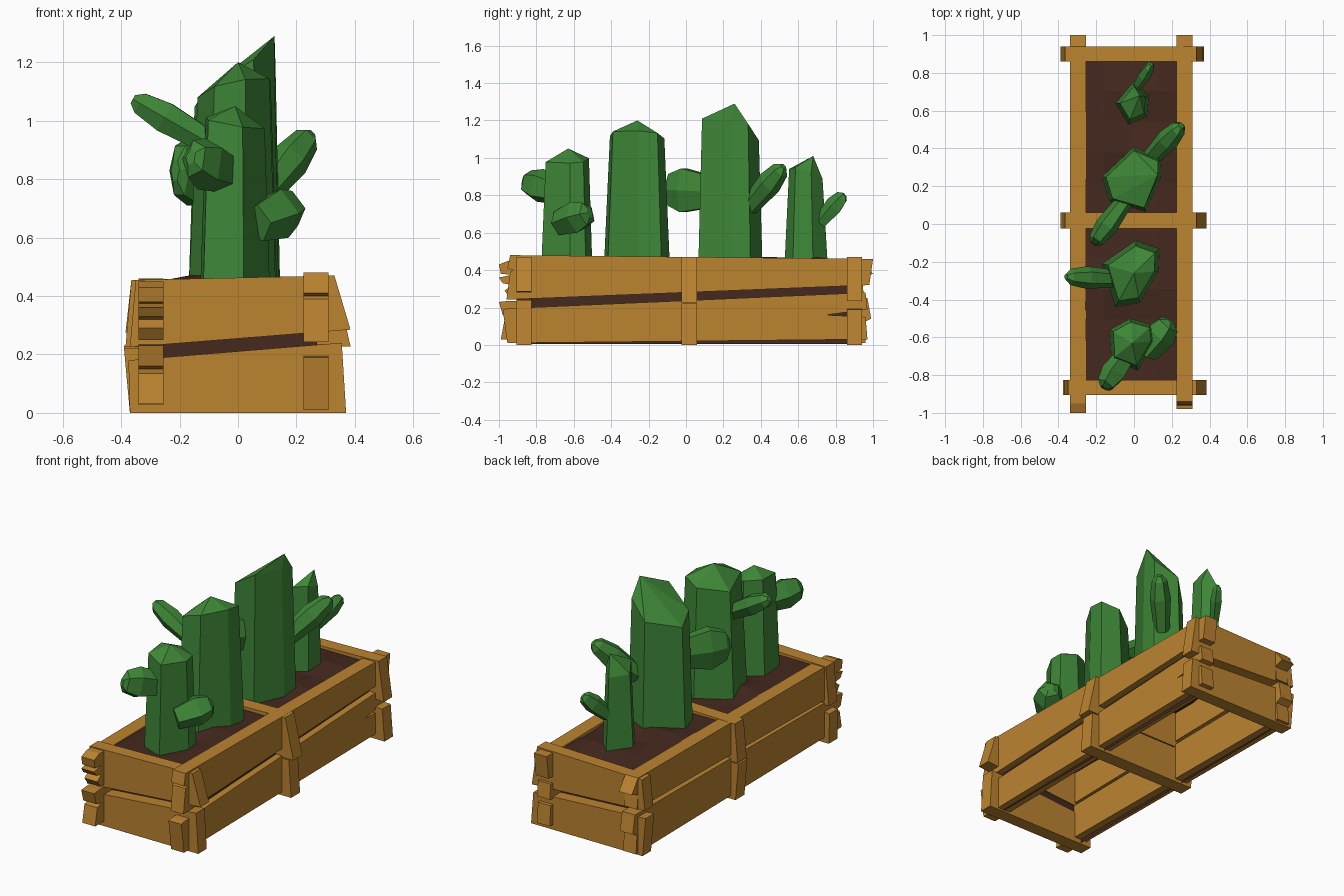
import bpy, bmesh, random
from math import cos, sin, tau
from mathutils import Vector

if "Cube" in bpy.data.objects:
    bpy.data.objects.remove(bpy.data.objects["Cube"])

random.seed(4)


def material(name, rgb):
    m = bpy.data.materials.new(name)
    m.diffuse_color = (*rgb, 1)
    m.use_nodes = True
    m.node_tree.nodes["Principled BSDF"].inputs["Base Color"].default_value = m.diffuse_color
    return m


WOOD = material("wood", (0.50, 0.23, 0.03))
SOIL = material("soil", (0.058, 0.022, 0.013))
GREEN = material("green", (0.048, 0.24, 0.038))


def finish(name, bm, mat):
    bmesh.ops.recalc_face_normals(bm, faces=bm.faces[:])
    me = bpy.data.meshes.new(name)
    bm.to_mesh(me)
    bm.free()
    me.materials.append(mat)
    ob = bpy.data.objects.new(name, me)
    bpy.context.collection.objects.link(ob)
    return ob


def board(name, axis, lo, hi, outline):
    """Plank: outline is (along, z) points, extruded from lo to hi across."""
    bm = bmesh.new()
    place = (lambda a, z: (a, lo, z)) if axis == "x" else (lambda a, z: (lo, a, z))
    face = bm.faces.new([bm.verts.new(place(a, z)) for a, z in outline])
    out = bmesh.ops.extrude_face_region(bm, geom=[face])
    move = (0, hi - lo, 0) if axis == "x" else (hi - lo, 0, 0)
    bmesh.ops.translate(bm, vec=move, verts=[v for v in out["geom"] if isinstance(v, bmesh.types.BMVert)])
    # the extrusion may drop the starting face, so close both ends
    bmesh.ops.holes_fill(bm, edges=[e for e in bm.edges if e.is_boundary])
    finish(name, bm, WOOD)


def rings_to_mesh(bm, rings, apex=None):
    loops = [[bm.verts.new(p) for p in r] for r in rings]
    n = len(loops[0])
    for a, b in zip(loops, loops[1:]):
        for i in range(n):
            j = (i + 1) % n
            bm.faces.new((a[i], a[j], b[j], b[i]))
    bm.faces.new(loops[0][::-1])
    if apex:
        tip = bm.verts.new(apex)
        for i in range(n):
            bm.faces.new((loops[-1][i], loops[-1][(i + 1) % n], tip))
    else:
        bm.faces.new(loops[-1])


def cactus(name, base, apex, shoulder, slope_x, slope_y, taper=0.86):
    """Faceted column with a tilted shoulder ring and a pointed top."""
    cx = sum(p[0] for p in base) / len(base)
    cy = sum(p[1] for p in base) / len(base)
    bm = bmesh.new()
    low = [(x, y, 0.39) for x, y in base]
    top = [(cx + (x - cx) * taper, cy + (y - cy) * taper,
            shoulder + (x - cx) * slope_x + (y - cy) * slope_y) for x, y in base]
    rings_to_mesh(bm, [low, top], apex)
    finish(name, bm, GREEN)


def branch(name, p, q, r, rv, sides=6):
    """Faceted arm: narrow root, wide middle, blunt tip."""
    p, q = Vector(p), Vector(q)
    d = (q - p).normalized()
    side = d.cross(Vector((0, 0, 1))).normalized()
    up = side.cross(d)
    rings = []
    for t, s in ((0, 0.75), (0.65, 1.0), (1.0, 0.72), (1.1, 0.3)):
        c = p.lerp(q, t)
        rings.append([c + side * (r * s * cos(k * tau / sides)) + up * (rv * s * sin(k * tau / sides))
                      for k in range(sides)])
    bm = bmesh.new()
    rings_to_mesh(bm, rings)
    finish(name, bm, GREEN)


# Long side planks, with splintered ends
board("right_lower_plank", "y", 0.225, 0.31, [
    (-0.955, 0.01), (0.97, 0.03), (0.96, 0.15), (0.75, 0.16), (0.97, 0.19),
    (0.96, 0.28), (-0.95, 0.195), (-0.98, 0.19)])
board("right_upper_plank", "y", 0.225, 0.31, [
    (-0.96, 0.242), (0.98, 0.32), (1.0, 0.46), (-0.94, 0.48),
    (-0.955, 0.41), (-0.925, 0.40), (-0.94, 0.39)])
board("left_lower_plank", "y", -0.34, -0.255, [
    (-0.99, 0.03), (0.96, 0.01), (0.95, 0.12), (0.99, 0.14), (0.97, 0.25),
    (-0.95, 0.235), (-1.0, 0.23), (-0.98, 0.16), (-0.93, 0.15), (-0.97, 0.135)])
board("left_upper_plank", "y", -0.34, -0.255, [
    (-0.94, 0.25), (0.95, 0.275), (0.94, 0.36), (1.0, 0.38), (0.94, 0.46), (-0.95, 0.45),
    (-1.0, 0.43), (-0.99, 0.38), (-0.93, 0.375), (-1.0, 0.36), (-0.98, 0.33),
    (-0.93, 0.32), (-0.97, 0.29)])

# Cross planks (front, middle divider, back): z is the gap's lower edge left and right
for name, y0, y1, left, right, z_left, z_right, gap in (
        ("front", -0.905, -0.825, -0.37, 0.385, 0.18, 0.24, 0.045),
        ("middle", -0.025, 0.06, -0.385, 0.385, 0.22, 0.222, 0.006),
        ("back", 0.86, 0.94, -0.385, 0.365, 0.23, 0.19, 0.045)):
    board(name + "_lower_plank", "x", y0, y1, [
        (-0.37, 0), (0.37, 0), (0.355, z_right), (left - 0.005, z_left)])
    board(name + "_upper_plank", "x", y0, y1, [
        (left, z_left + gap), (right, z_right + gap), (0.33, 0.47), (left + 0.02, 0.455)])

# Two open-bottomed soil blocks with lumpy tops
for name, y0, y1 in (("front_soil", -0.83, -0.018), ("back_soil", 0.053, 0.867)):
    bm = bmesh.new()
    bmesh.ops.create_grid(bm, x_segments=4, y_segments=5, size=0.5)
    for v in bm.verts:
        v.co = (-0.015 + v.co.x * 0.57, (y0 + y1) / 2 + v.co.y * (y1 - y0),
                0.445 + (0 if v.is_boundary else random.uniform(-0.01, 0.03)))
    rim = [e for e in bm.edges if e.is_boundary]
    out = bmesh.ops.extrude_edge_only(bm, edges=rim)
    for v in out["geom"]:
        if isinstance(v, bmesh.types.BMVert):
            v.co.z = 0.006
            # lean the end walls inward, off the planks
    finish(name, bm, SOIL)

# Cactus columns, listed front to back
cactus("front_cactus", [(-0.13, -0.56), (-0.12, -0.72), (0.02, -0.775), (0.11, -0.62), (0.1, -0.535), (-0.02, -0.50)],
       (-0.01, -0.63, 1.05), 0.99, -0.15, 0.05, 0.84)
cactus("second_cactus", [(-0.17, -0.21), (-0.1, -0.44), (0.03, -0.42), (0.13, -0.25), (0.135, -0.13), (0.01, -0.085)],
       (0.0, -0.26, 1.2), 1.12, 0.2, -0.1, 0.82)
cactus("third_cactus", [(-0.17, 0.25), (-0.13, 0.12), (0.06, 0.065), (0.14, 0.24), (0.145, 0.345), (0.0, 0.41)],
       (0.125, 0.26, 1.29), 1.14, 0.5, -0.25, 0.88)
cactus("back_cactus", [(-0.1, 0.64), (-0.03, 0.525), (0.07, 0.57), (0.08, 0.68), (0.0, 0.76)],
       (0.03, 0.68, 1.01), 0.92, 0.2, -0.25, 0.76)

# Cactus arms
for name, p, q, r, rv, sides in (
        ("front_cactus_left_arm", (-0.03, -0.68, 0.82), (-0.15, -0.85, 0.87), 0.07, 0.095, 5),
        ("front_cactus_right_arm", (0.06, -0.68, 0.65), (0.18, -0.53, 0.70), 0.09, 0.09, 5),
        ("second_cactus_left_arm", (-0.09, -0.29, 0.92), (-0.335, -0.28, 1.06), 0.06, 0.06, 6),
        ("third_cactus_left_arm", (-0.05, 0.12, 0.82), (-0.20, -0.085, 0.83), 0.06, 0.135, 6),
        ("third_cactus_right_arm", (0.08, 0.34, 0.74), (0.235, 0.505, 0.935), 0.06, 0.07, 6),
        ("back_cactus_arm", (0.01, 0.72, 0.66), (0.085, 0.835, 0.79), 0.035, 0.055, 5)):
    branch(name, p, q, r, rv, sides)
